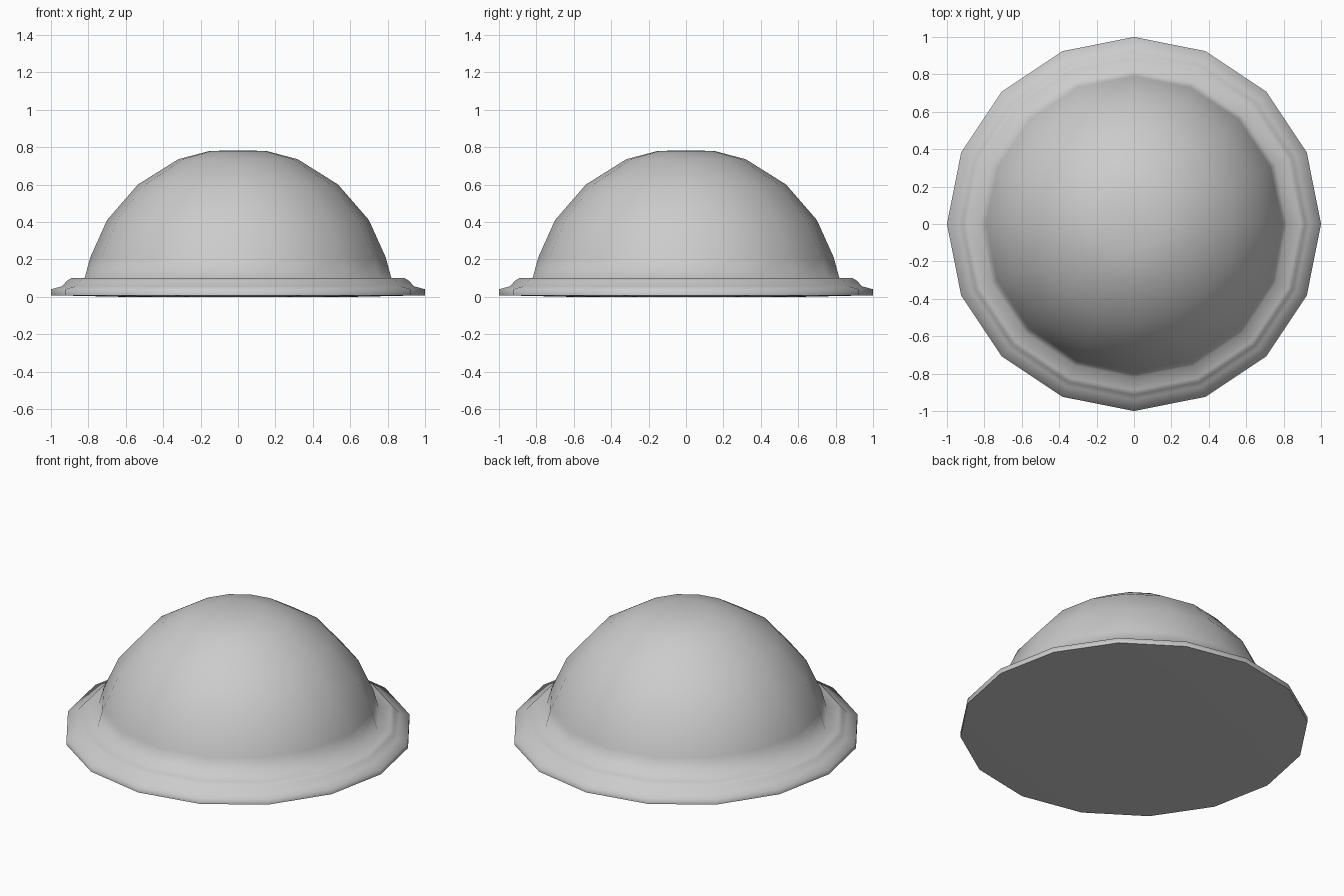
import bpy, bmesh, math

if "Cube" in bpy.data.objects:
    bpy.data.objects.remove(bpy.data.objects["Cube"])

SIDES = 16


def lathe(name, profile, smooth_angle):
    """Spin a (radius, height) profile around z; radius 0 makes a pole."""
    bm = bmesh.new()
    rings = []
    for r, z in profile:
        if r == 0:
            rings.append([bm.verts.new((0, 0, z))] * SIDES)
        else:
            rings.append([bm.verts.new((r * math.cos(2 * math.pi * i / SIDES),
                                        r * math.sin(2 * math.pi * i / SIDES), z))
                          for i in range(SIDES)])
    for a, b in zip(rings, rings[1:]):
        for i in range(SIDES):
            j = (i + 1) % SIDES
            bm.faces.new(list(dict.fromkeys((a[i], a[j], b[j], b[i]))))
    bmesh.ops.recalc_face_normals(bm, faces=bm.faces)
    mesh = bpy.data.meshes.new(name)
    bm.to_mesh(mesh)
    bm.free()
    obj = bpy.data.objects.new(name, mesh)
    bpy.context.collection.objects.link(obj)
    bpy.ops.object.select_all(action='DESELECT')
    obj.select_set(True)
    bpy.context.view_layer.objects.active = obj
    bpy.ops.object.shade_smooth_by_angle(angle=math.radians(smooth_angle))
    return obj


# Flat underside, thin flange, raised lip and dome in one closed shell
lathe("domed_cover", [
    (0, 0), (0.64, 0), (1.0, 0.008),             # underside
    (1.0, 0.04), (0.94, 0.056), (0.915, 0.085),  # flange
    (0.89, 0.10), (0.82, 0.10),                  # lip
    (0.79, 0.21), (0.70, 0.41), (0.535, 0.60),   # dome
    (0.32, 0.735), (0.15, 0.78), (0, 0.782),
], 80)
